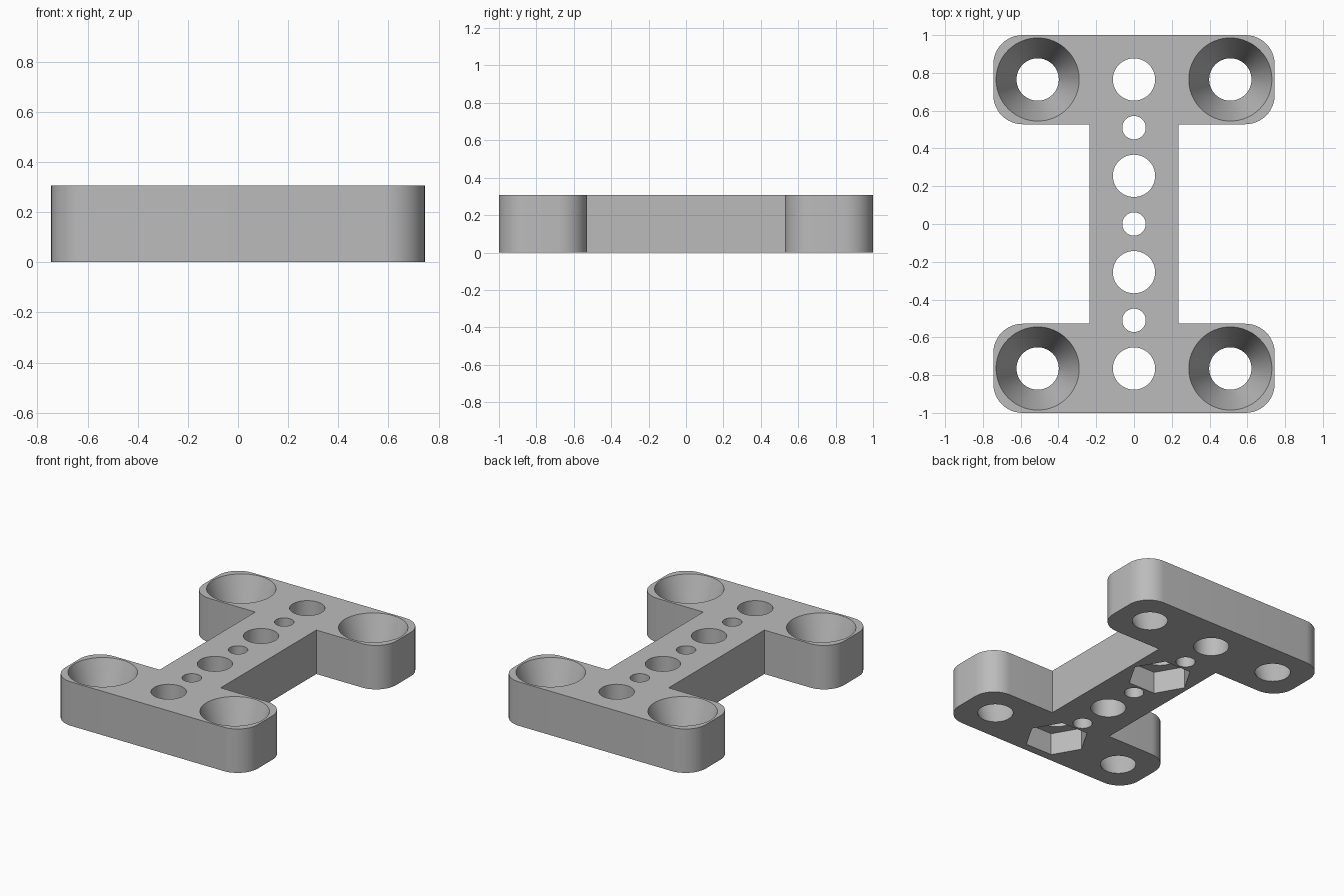
import bpy, bmesh
from math import radians, cos, sin, pi
from mathutils import Matrix

cube = bpy.data.objects.get("Cube")
if cube:
    bpy.data.objects.remove(cube, do_unlink=True)

HEIGHT = 0.307
HALF_X, HALF_Y = 0.745, 1.0      # outer half sizes
INNER_Y, WEB_X = 0.528, 0.236    # inner edge of end bars, half width of web
CORNER = 0.155
PITCH = 0.51                     # spacing of the bolt pattern
EPS = 0.05                       # cutter overshoot

grey = bpy.data.materials.new("plain_grey")
grey.use_nodes = True
grey.diffuse_color = (0.5, 0.5, 0.5, 1)
grey.node_tree.nodes["Principled BSDF"].inputs["Base Color"].default_value = (0.5, 0.5, 0.5, 1)


def new_object(name, bm):
    bmesh.ops.recalc_face_normals(bm, faces=bm.faces)
    mesh = bpy.data.meshes.new(name)
    bm.to_mesh(mesh)
    bm.free()
    mesh.materials.append(grey)
    obj = bpy.data.objects.new(name, mesh)
    bpy.context.collection.objects.link(obj)
    return obj


def add_plug(bm, x, y, z0, z1, r0, r1, sides):
    """Closed cone or prism from z0 (radius r0) to z1 (radius r1)."""
    bmesh.ops.create_cone(bm, cap_ends=True, segments=sides, radius1=r0, radius2=r1,
                          depth=z1 - z0, matrix=Matrix.Translation((x, y, (z0 + z1) / 2)))


def arc(cx, cy, start, steps=12):
    return [(cx + CORNER * cos(start + pi / 2 * i / steps),
             cy + CORNER * sin(start + pi / 2 * i / steps)) for i in range(steps + 1)]


# I-shaped outline: one quarter, mirrored round
quarter = [(WEB_X, INNER_Y)]
quarter += arc(HALF_X - CORNER, INNER_Y + CORNER, -pi / 2)
quarter += arc(HALF_X - CORNER, HALF_Y - CORNER, 0)
half = quarter + [(-x, y) for x, y in reversed(quarter)]
outline = half + [(-x, -y) for x, y in half]

bm = bmesh.new()
base = bm.faces.new([bm.verts.new((x, y, 0)) for x, y in outline])
top = bmesh.ops.extrude_face_region(bm, geom=[base])["geom"]
bmesh.ops.translate(bm, vec=(0, 0, HEIGHT), verts=[v for v in top if isinstance(v, bmesh.types.BMVert)])
plate = new_object("mounting_plate", bm)

# Round holes: large and small along the web, tapered at the four corners
bm = bmesh.new()
for i in range(-3, 4):
    radius = 0.112 if i % 2 else 0.062
    add_plug(bm, 0, i * PITCH / 2, -EPS, HEIGHT + EPS, radius, radius, 48)
slope = (0.22 - 0.112) / HEIGHT
for sx in (-1, 1):
    for sy in (-1, 1):
        add_plug(bm, sx * PITCH, sy * PITCH * 1.5, -EPS, HEIGHT + EPS,
                 0.112 - slope * EPS, 0.22 + slope * EPS, 64)
holes = new_object("hole_cutter", bm)

# Hexagonal nut pockets in the underside
bm = bmesh.new()
for y in (PITCH / 2, -PITCH * 1.5):
    add_plug(bm, 0, y, -EPS, HEIGHT / 2, 0.205, 0.205, 6)
# Turn the pocket corners to point along x
for v in bm.verts:
    cy = PITCH / 2 if v.co.y > -PITCH / 2 else -PITCH * 1.5
    v.co.x, v.co.y = v.co.y - cy, cy - v.co.x
pockets = new_object("nut_pocket_cutter", bm)

bpy.ops.object.select_all(action='DESELECT')
plate.select_set(True)
bpy.context.view_layer.objects.active = plate
for cutter in (holes, pockets):
    mod = plate.modifiers.new(cutter.name, 'BOOLEAN')
    mod.operation = 'DIFFERENCE'
    mod.solver = 'EXACT'
    mod.object = cutter
    bpy.ops.object.modifier_apply(modifier=mod.name)
    bpy.data.objects.remove(cutter, do_unlink=True)

bpy.ops.object.shade_smooth_by_angle(angle=radians(30))
